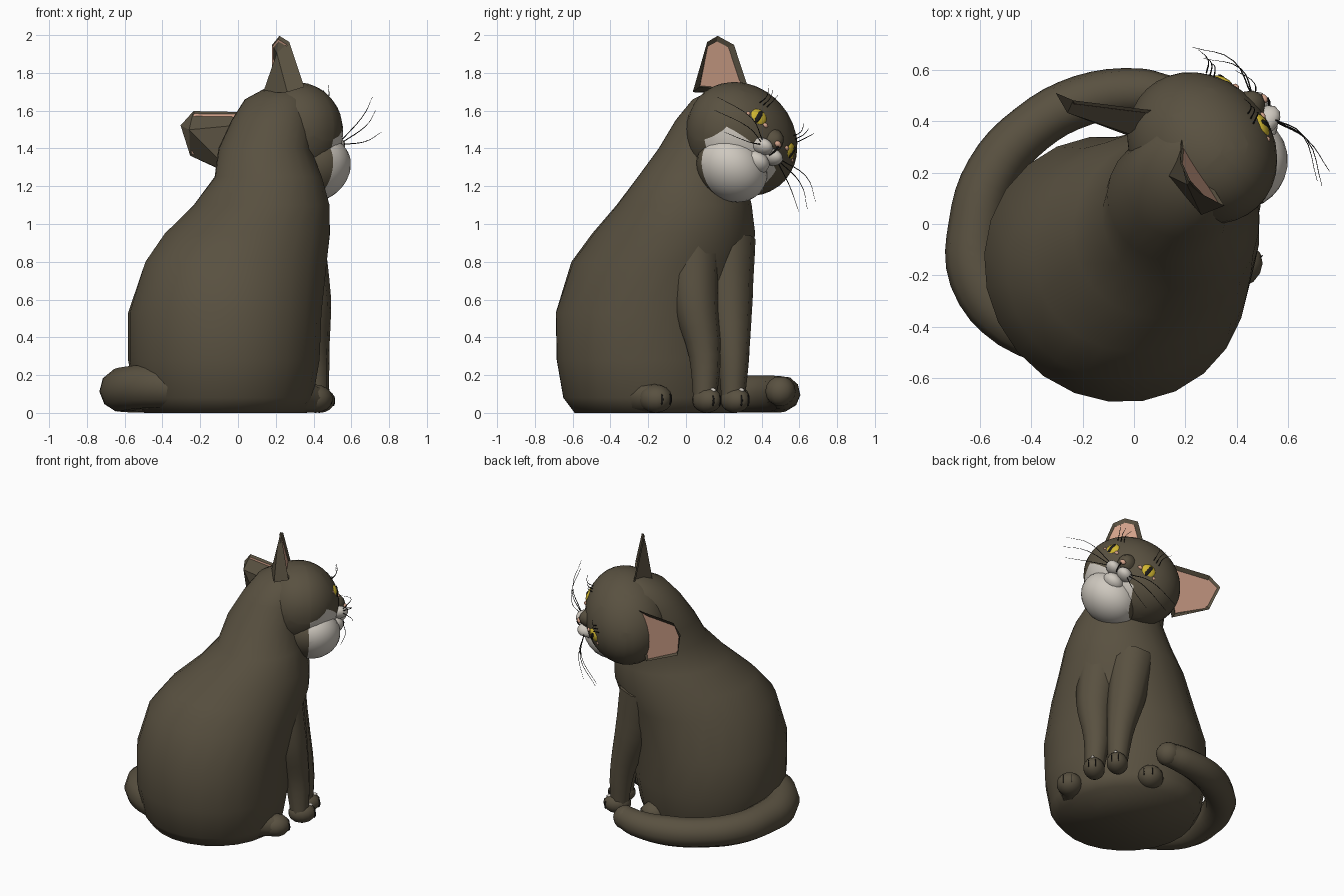
import bpy, bmesh, math
from mathutils import Vector, Matrix

if "Cube" in bpy.data.objects:
    bpy.data.objects.remove(bpy.data.objects["Cube"])


def mat(name, rgb):
    m = bpy.data.materials.new(name)
    m.diffuse_color = (*rgb, 1)
    m.use_nodes = True
    m.node_tree.nodes["Principled BSDF"].inputs["Base Color"].default_value = m.diffuse_color
    return m


FUR = mat("dark brown fur", (0.10, 0.082, 0.052))
WHITE = mat("white fur", (0.62, 0.58, 0.52))
PINK = mat("pink skin", (0.66, 0.37, 0.26))
YELLOW = mat("yellow iris", (0.62, 0.46, 0.03))
BLACK = mat("near black", (0.012, 0.011, 0.01))

# Head frame: columns are forward, the cat's left, and up (tilted sideways)
YAW, ROLL = math.radians(43), math.radians(38)
HEAD_POS = Vector((0.265, 0.295, 1.45))
fwd = Vector((math.cos(YAW), math.sin(YAW), 0))
side = Vector((-math.sin(YAW), math.cos(YAW), 0))
up = Vector((0, 0, 1))
left = side * math.cos(ROLL) - up * math.sin(ROLL)
top = side * math.sin(ROLL) + up * math.cos(ROLL)
HEAD = Matrix.Translation(HEAD_POS) @ Matrix((fwd, left, top)).transposed().to_4x4()
BODY_TURN = Matrix.Rotation(math.radians(40), 4, 'Z')


def finish(bm, name, mats, smooth=True):
    bmesh.ops.recalc_face_normals(bm, faces=bm.faces)
    me = bpy.data.meshes.new(name)
    for f in bm.faces:
        f.smooth = smooth
    bm.to_mesh(me)
    bm.free()
    for m in mats:
        me.materials.append(m)
    ob = bpy.data.objects.new(name, me)
    bpy.context.collection.objects.link(ob)
    return ob


def ellipsoid(name, pos, radii, mats, frame=Matrix(), seg=20, planes=()):
    """Stretched sphere; the part in front of all cut planes gets material 1."""
    bm = bmesh.new()
    bmesh.ops.create_uvsphere(bm, u_segments=seg, v_segments=seg * 2 // 3, radius=1)
    for v in bm.verts:
        v.co = Vector(pos) + Vector([c * r for c, r in zip(v.co, radii)])
    for co, no in planes:
        bmesh.ops.bisect_plane(bm, geom=bm.verts[:] + bm.edges[:] + bm.faces[:],
                               plane_co=co, plane_no=no, dist=1e-5)
    if planes:
        for f in bm.faces:
            c = f.calc_center_median()
            f.material_index = int(all((c - Vector(co)).dot(Vector(no)) > 0 for co, no in planes))
    bm.transform(frame)
    return finish(bm, name, mats)


def tube(name, pts, radii, m, res=2, steps=4):
    """Smooth tapering tube through points, turned into a mesh."""
    cu = bpy.data.curves.new(name, 'CURVE')
    cu.dimensions = '3D'
    cu.bevel_depth, cu.bevel_resolution = 1, res
    cu.resolution_u, cu.use_fill_caps = steps, True
    sp = cu.splines.new('BEZIER')
    sp.bezier_points.add(len(pts) - 1)
    for bp, p, r in zip(sp.bezier_points, pts, radii):
        bp.co, bp.radius = p, r
        bp.handle_left_type = bp.handle_right_type = 'AUTO'
    tmp = bpy.data.objects.new(name + "_curve", cu)
    bpy.context.collection.objects.link(tmp)
    dg = bpy.context.evaluated_depsgraph_get()
    me = bpy.data.meshes.new_from_object(tmp.evaluated_get(dg))
    bpy.data.objects.remove(tmp)
    me.materials.clear()
    me.materials.append(m)
    for p in me.polygons:
        p.use_smooth = True
    ob = bpy.data.objects.new(name, me)
    bpy.context.collection.objects.link(ob)
    return ob


# Body: loft of oval rings (z, centre x, centre y, half length, half width)
rings = [(0.0, -0.07, -0.16, 0.42, 0.44), (0.08, -0.075, -0.175, 0.46, 0.49),
         (0.28, -0.075, -0.175, 0.495, 0.525), (0.53, -0.07, -0.175, 0.50, 0.53),
         (0.80, -0.01, -0.13, 0.50, 0.46), (0.95, 0.05, -0.065, 0.46, 0.41),
         (1.10, 0.125, -0.01, 0.37, 0.35), (1.25, 0.16, 0.03, 0.28, 0.29),
         (1.40, 0.14, 0.10, 0.24, 0.25), (1.55, 0.18, 0.16, 0.21, 0.22),
         (1.66, 0.21, 0.21, 0.17, 0.18), (1.73, 0.24, 0.25, 0.07, 0.08)]
bm = bmesh.new()
N = 24
loops = []
for z, cx, cy, a, b in rings:
    row = []
    for i in range(N):
        t = 2 * math.pi * i / N
        p = BODY_TURN @ Vector((a * math.cos(t), b * math.sin(t), 0))
        row.append(bm.verts.new(p + Vector((cx, cy, z))))
    loops.append(row)
for lo, hi in zip(loops, loops[1:]):
    for i in range(N):
        j = (i + 1) % N
        bm.faces.new((lo[i], lo[j], hi[j], hi[i]))
bm.faces.new(loops[0][::-1])
bm.faces.new(loops[-1])
finish(bm, "body", [FUR])


# Legs, paws and toe lines
def paw(name, x, y, size):
    fr = Matrix.Translation((x, y, 0)) @ BODY_TURN
    ellipsoid(name, (0, 0, size[2]), size, [FUR], fr, 14)
    for k in (-1, 1):
        ellipsoid(name + "_toe_line", (size[0] * 0.88, k * size[1] * 0.33, size[2] * 0.95),
                  (0.012, 0.003, 0.03), [BLACK], fr, 6)
    return fr


for tag, x, y, sx, sy in (("right", 0.43, 0.11, 0.31, 0.04), ("left", 0.36, 0.26, 0.20, 0.22)):
    tube(tag + "_front_leg", [(sx, sy, 0.92), (sx + 0.06, sy + 0.01, 0.6),
                              (x - 0.03, y - 0.01, 0.3), (x - 0.01, y - 0.01, 0.06)],
         [0.15, 0.125, 0.085, 0.062], FUR)
    fr = paw(tag + "_front_paw", x, y, (0.09, 0.07, 0.068))
    ellipsoid(tag + "_claw_patch", (0.05, 0, 0.12), (0.022, 0.014, 0.012), [WHITE], fr, 8)
for tag, x, y, bx, by in (("right", 0.41, -0.16, 0.14, -0.38), ("left", 0.07, 0.25, -0.18, 0.06)):
    tube(tag + "_hind_foot", [(bx, by, 0.13), ((x + bx) / 2, (y + by) / 2, 0.10), (x, y, 0.075)],
         [0.13, 0.1, 0.074], FUR)
    paw(tag + "_hind_paw", x, y, (0.095, 0.085, 0.075))

# Tail wrapped round the left side
tube("tail", [(-0.22, -0.46, 0.13), (-0.46, -0.37, 0.14), (-0.60, -0.2, 0.125), (-0.61, 0.0, 0.115),
              (-0.55, 0.2, 0.105), (-0.40, 0.37, 0.1), (-0.2, 0.48, 0.1), (0.02, 0.515, 0.105),
              (0.12, 0.50, 0.115)],
     [0.11, 0.12, 0.12, 0.11, 0.105, 0.1, 0.1, 0.09, 0.08], FUR, 3)
ellipsoid("tail_tip", (0.13, 0.50, 0.115), (0.08, 0.08, 0.08), [FUR], seg=12)

# Head, jaw and muzzle; the chin and throat are a white bib
right_cut, left_cut = ((0, -0.24, 0), (0, 1, 0)), ((0, 0.13, -0.1), (0, -1, -0.35))
ellipsoid("head", (0, 0, 0), (0.27, 0.335, 0.28), [FUR, WHITE], HEAD, 30,
          [((0.04, 0, 0), (1, 0, 0)), ((0, 0, -0.105), (0, 0, -1)), right_cut, left_cut])
ellipsoid("jaw", (0.07, -0.01, -0.21), (0.19, 0.20, 0.16), [FUR, WHITE], HEAD, 24,
          [((0.03, 0, 0), (1, 0, 0)), right_cut, left_cut])
ellipsoid("chin", (0.21, 0, -0.155), (0.08, 0.075, 0.055), [WHITE], HEAD, 14)
ellipsoid("nose_bridge", (0.20, 0, -0.01), (0.11, 0.07, 0.075), [FUR], HEAD, 16)
ellipsoid("nose", (0.305, 0, -0.035), (0.016, 0.022, 0.016), [PINK], HEAD, 10)

for tag, k in (("left", 1), ("right", -1)):
    ellipsoid(tag + "_whisker_pad", (0.25, k * 0.045, -0.085), (0.07, 0.055, 0.042), [WHITE], HEAD, 14)
    # Eye: yellow lens, upright slit pupil, pink corners
    base = HEAD @ Matrix.Translation((0.224, k * 0.145, 0.03)) @ Matrix.Rotation(k * 0.45, 4, 'Z')
    ellipsoid(tag + "_eye", (0, 0, 0), (0.026, 0.054, 0.046), [YELLOW], base, 14)
    ellipsoid(tag + "_pupil", (0.021, 0, 0), (0.007, 0.016, 0.038), [BLACK], base, 10)
    for j, r in ((-1, 0.017), (1, 0.013)):
        ellipsoid(tag + "_eye_corner", (0.008, j * k * 0.056, -0.015), (0.013, r, 0.012), [PINK], base, 8)

    # Ear: blunt cup, dark behind, pink inset in front
    df = 0.08 if k < 0 else -0.07
    hi, lo = (0.32, 0.08) if k < 0 else (0.22, 0.0)
    bm = bmesh.new()
    rim = [bm.verts.new(p) for p in
           [(-0.03, k * 0.09, 0.25), (-0.17 + df, k * 0.285, 0.41), (-0.20 + df, k * 0.385, 0.392),
            (-0.20 + df, k * 0.425, hi), (-0.09, k * 0.345, lo)]]
    rear = [bm.verts.new(p) for p in
            [(-0.17, k * 0.14, 0.20), (-0.22 + df, k * 0.33, 0.32), (-0.18, k * 0.30, lo)]]
    front = bm.faces.new(rim)
    allv = rim + rear
    for f in ((0, 5, 6, 1), (1, 6, 2), (2, 6, 3), (3, 6, 7, 4), (5, 7, 6), (0, 4, 7, 5)):
        bm.faces.new([allv[i] for i in f])
    bmesh.ops.recalc_face_normals(bm, faces=bm.faces)
    bmesh.ops.inset_individual(bm, faces=[front], thickness=0.016, depth=-0.012)
    front.material_index = 1
    bm.transform(HEAD)
    finish(bm, tag + "_ear", [FUR, PINK], smooth=False)

    # Whiskers and brow hairs
    for i, tip in enumerate([(0.24, 0.45, -0.07), (0.24, 0.43, -0.14), (0.30, 0.34, -0.22)]):
        pts = [(0.28, k * 0.08, -0.075 - 0.012 * i),
               (0.32, k * (tip[1] * 0.55), tip[2] * 0.75), (tip[0], k * tip[1], tip[2])]
        tube(f"{tag}_whisker_{i}", [HEAD @ Vector(p) for p in pts], [0.003, 0.002, 0.001], BLACK, 0)
    for i in range(3):
        y = 0.12 + 0.025 * i
        pts = [(0.21, k * y, 0.11), (0.25, k * (y + 0.01), 0.15), (0.25, k * (y + 0.02 * i), 0.20)]
        tube(f"{tag}_brow_hair_{i}", [HEAD @ Vector(p) for p in pts], [0.003, 0.002, 0.001], BLACK, 0)

# Mouth line between the pads
tube("mouth_line", [HEAD @ Vector(p) for p in
                    [(0.318, 0, -0.05), (0.308, 0, -0.085), (0.285, 0, -0.11)]],
     [0.005, 0.005, 0.004], BLACK, 0)
